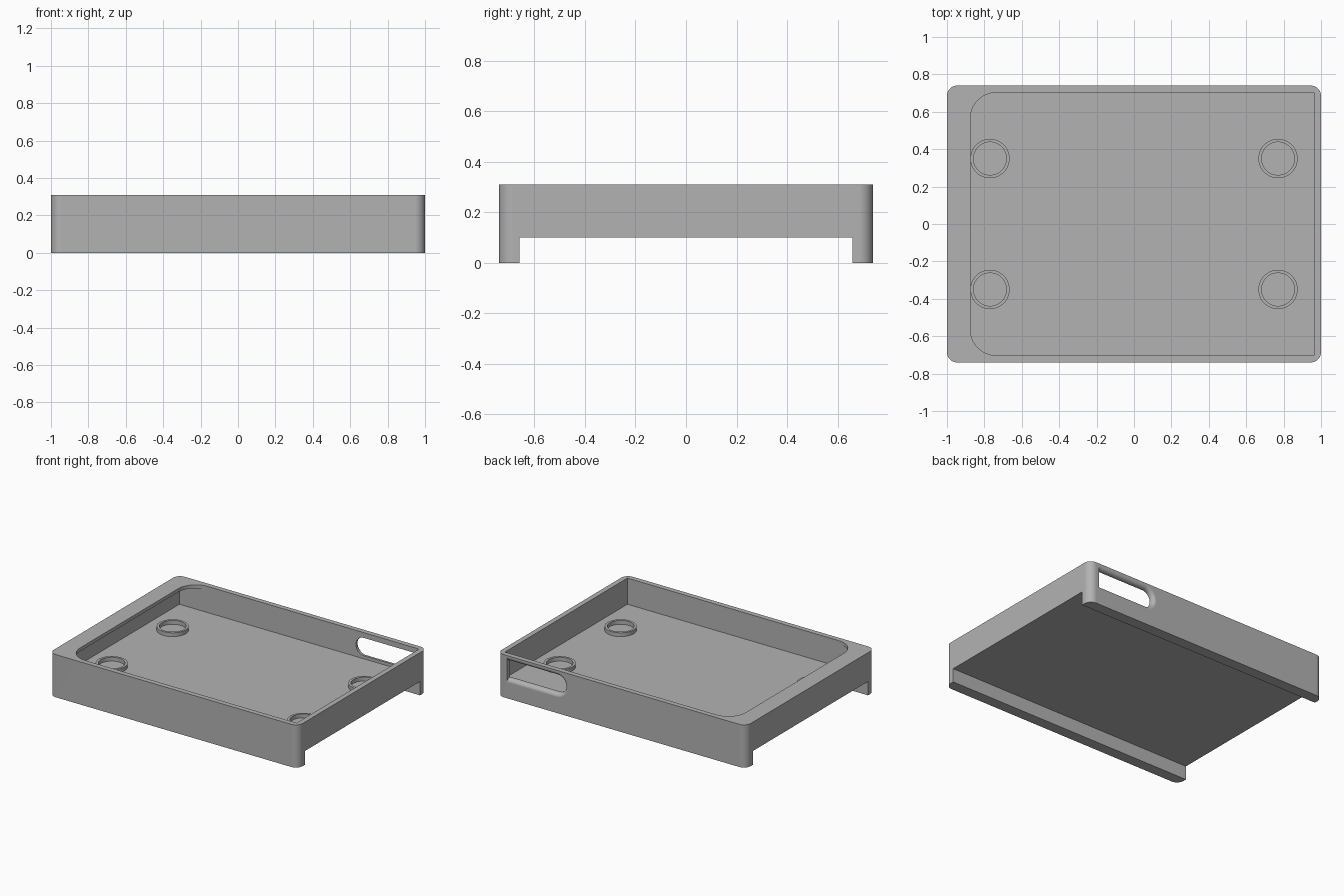
import bpy
import bmesh
from math import cos, sin, pi, radians

if "Cube" in bpy.data.objects:
    bpy.data.objects.remove(bpy.data.objects["Cube"], do_unlink=True)

# Main sizes
HX, HY, HEIGHT = 1.0, 0.74, 0.31
WALL, FLOOR_LOW, FLOOR_TOP = 0.037, 0.10, 0.12
IX, IY = HX - WALL, HY - WALL

grey = bpy.data.materials.new("warm_grey_plastic")
grey.use_nodes = True
colour = (0.45, 0.45, 0.45, 1)
grey.diffuse_color = colour
grey.node_tree.nodes["Principled BSDF"].inputs["Base Color"].default_value = colour


def loft(name, rings):
    """Closed solid through rings of matching points."""
    bm = bmesh.new()
    loops = [[bm.verts.new(p) for p in ring] for ring in rings]
    n = len(loops[0])
    for a, b in zip(loops, loops[1:]):
        for i in range(n):
            j = (i + 1) % n
            bm.faces.new((a[i], a[j], b[j], b[i]))
    bm.faces.new(loops[0][::-1])
    bm.faces.new(loops[-1])
    bmesh.ops.recalc_face_normals(bm, faces=bm.faces)
    mesh = bpy.data.meshes.new(name)
    bm.to_mesh(mesh)
    bm.free()
    mesh.materials.append(grey)
    obj = bpy.data.objects.new(name, mesh)
    bpy.context.collection.objects.link(obj)
    return obj


def outline(x0, x1, y0, y1, r_left, r_right, steps=10):
    """Rectangle with its own corner radius on each end (0 is square)."""
    pts = []
    corners = ((x1, y1, 1, 1, r_right), (x0, y1, -1, 1, r_left),
               (x0, y0, -1, -1, r_left), (x1, y0, 1, -1, r_right))
    for k, (x, y, sx, sy, r) in enumerate(corners):
        for i in range(steps + 1 if r else 1):
            a = (k + i / steps) * pi / 2
            pts.append((x - sx * r + r * cos(a), y - sy * r + r * sin(a)))
    return pts


def prism(name, pts, z0, z1):
    return loft(name, [[(x, y, z) for x, y in pts] for z in (z0, z1)])


def cut(obj, cutter):
    """Subtract the cutter and remove it."""
    mod = obj.modifiers.new("cut", "BOOLEAN")
    mod.operation = "DIFFERENCE"
    mod.solver = "EXACT"
    mod.object = cutter
    mesh = bpy.data.meshes.new_from_object(
        obj.evaluated_get(bpy.context.evaluated_depsgraph_get()))
    obj.modifiers.clear()
    obj.data = mesh
    bpy.data.objects.remove(cutter, do_unlink=True)


def finish(obj):
    """Smooth the curves and keep the flats flat."""
    bpy.ops.object.select_all(action="DESELECT")
    obj.select_set(True)
    bpy.context.view_layer.objects.active = obj
    bpy.ops.object.shade_smooth_by_angle(angle=radians(30))
    mod = obj.modifiers.new("flat_weighting", "WEIGHTED_NORMAL")
    mod.keep_sharp = True


# Tray body with side rails below
body = prism("tray_body", outline(-HX, HX, -HY, HY, 0.055, 0.055), 0, HEIGHT)
cut(body, prism("underside_cutter", outline(-2, 2, -0.66, 0.66, 0, 0), -1, FLOOR_LOW))

# Inner hollow, running beneath the wide lip
cut(body, prism("hollow_cutter", outline(-IX, IX, -IY, IY, 0, 0), FLOOR_TOP, HEIGHT - 0.025))

# Opening with two rounded corners
cut(body, prism("opening_cutter", outline(-0.875, IX, -IY, IY, 0.14, 0), 0.2, 0.5))

# Side slot: one round end, one flat end, flared to the outside
SLOT_X, SLOT_Z, SLOT_R, FLARE = 0.52, 0.207, 0.065, 0.027


def slot_ring(y, r):
    arc = [pi / 2 + pi * i / 20 for i in range(21)]
    pts = [(SLOT_X + r * cos(a), y, SLOT_Z + r * sin(a)) for a in arc]
    return pts + [(0.92, y, SLOT_Z - r), (0.92, y, SLOT_Z + r)]


rings = [slot_ring(HY - 0.1, SLOT_R)]
for i in range(7):
    t = i / 6 * pi / 2
    rings.append(slot_ring(HY - FLARE + FLARE * sin(t), SLOT_R + FLARE * (1 - cos(t))))
rings.append(slot_ring(HY + 0.1, SLOT_R + FLARE))
cut(body, loft("slot_cutter", rings))
finish(body)


# Four raised mounting rings on the floor
def circle(r, n=48):
    return [(r * cos(2 * pi * i / n), r * sin(2 * pi * i / n)) for i in range(n)]


for x, side in ((-0.77, "right"), (0.77, "left")):
    for y, end in ((-0.35, "front"), (0.35, "back")):
        ring = prism(f"{end}_{side}_mounting_ring", circle(0.105), FLOOR_TOP - 0.01, 0.148)
        cut(ring, prism("bore_cutter", circle(0.088), 0, 1))
        ring.location = (x, y, 0)
        finish(ring)
